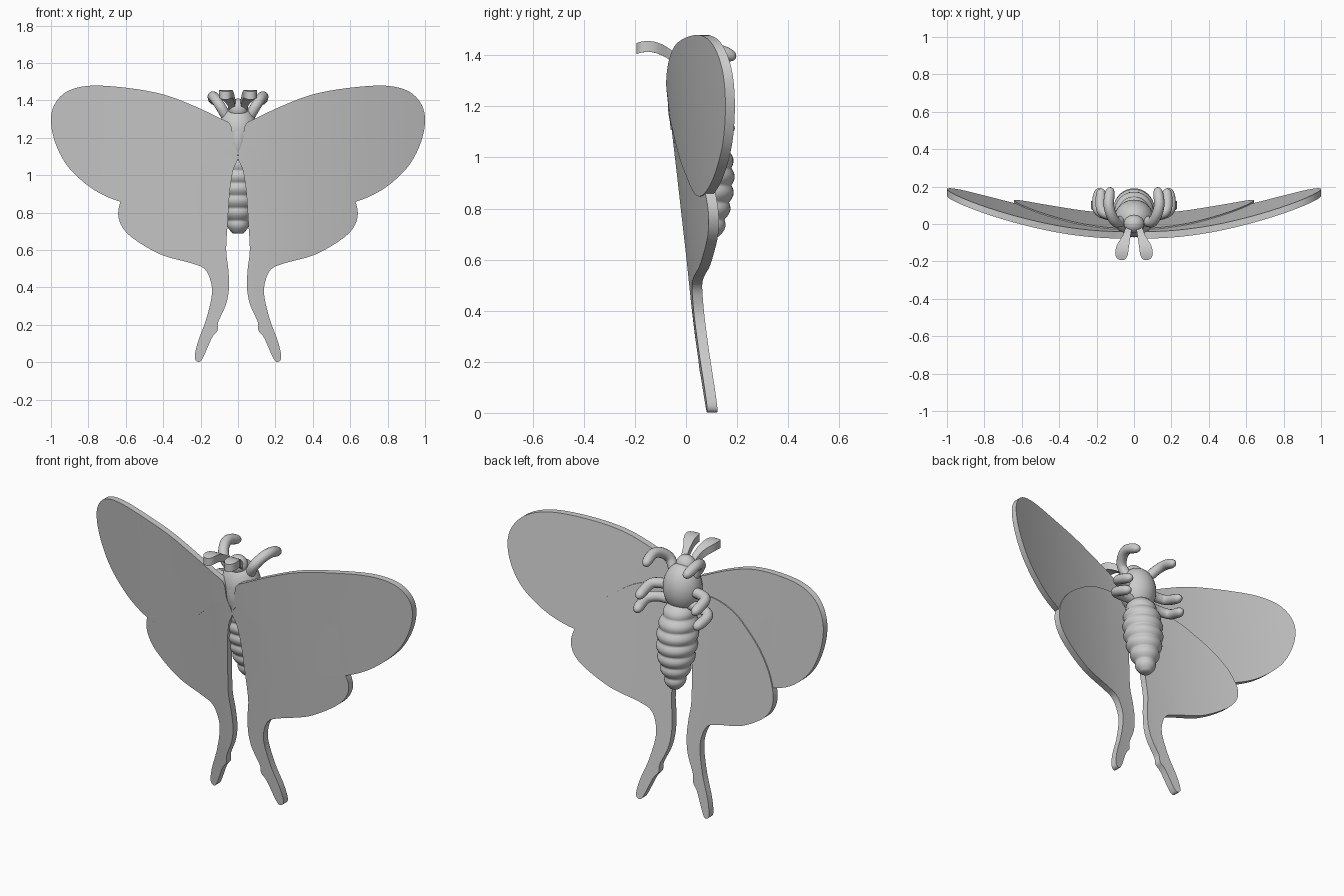
import bpy, bmesh
from math import sin, cos, pi, sqrt
from mathutils import Vector

if "Cube" in bpy.data.objects:
    bpy.data.objects.remove(bpy.data.objects["Cube"])


def spline(pts, closed=False, n=6):
    """Catmull-Rom curve through a few points."""
    p = [Vector(q) for q in pts]
    m = len(p)
    get = (lambda i: p[i % m]) if closed else (lambda i: p[max(0, min(m - 1, i))])
    out = []
    for i in range(m if closed else m - 1):
        a, b, c, d = get(i - 1), get(i), get(i + 1), get(i + 2)
        for k in range(n):
            t = k / n
            out.append(0.5 * (2 * b + (c - a) * t + (2 * a - 5 * b + 4 * c - d) * t * t
                              + (3 * b - a - 3 * c + d) * t ** 3))
    if not closed:
        out.append(p[-1])
    return out


def finish(name, bm, angle=0.7):
    bmesh.ops.recalc_face_normals(bm, faces=bm.faces)
    me = bpy.data.meshes.new(name)
    bm.to_mesh(me)
    bm.free()
    ob = bpy.data.objects.new(name, me)
    bpy.context.collection.objects.link(ob)
    bpy.ops.object.select_all(action='DESELECT')
    ob.select_set(True)
    bpy.context.view_layer.objects.active = ob
    bpy.ops.object.shade_smooth_by_angle(angle=angle)
    return ob


def plate(name, outline, axis, step, place, thick):
    """Flat outline, sliced along one axis, bent by place(), then thickened."""
    bm = bmesh.new()
    bm.faces.new([bm.verts.new((q.x, q.y, 0)) for q in spline(outline, True)])
    no = Vector((1, 0, 0)) if axis == 0 else Vector((0, 1, 0))
    vals = [v.co[axis] for v in bm.verts]
    c = min(vals) + step
    while c < max(vals) - 0.01:
        bmesh.ops.bisect_plane(bm, geom=bm.verts[:] + bm.edges[:] + bm.faces[:],
                               plane_co=no * c, plane_no=no)
        c += step
    bmesh.ops.triangulate(bm, faces=bm.faces[:])
    for v in bm.verts:
        v.co = place(v.co.x, v.co.y)
    ext = bmesh.ops.extrude_face_region(bm, geom=bm.faces[:])
    bmesh.ops.translate(bm, vec=thick,
                        verts=[g for g in ext['geom'] if isinstance(g, bmesh.types.BMVert)])
    return finish(name, bm)


def ellipsoid(name, loc, size):
    bm = bmesh.new()
    bmesh.ops.create_uvsphere(bm, u_segments=32, v_segments=20, radius=1)
    for v in bm.verts:
        v.co = Vector([loc[i] + v.co[i] * size[i] for i in range(3)])
    return finish(name, bm, 3.1)


def loft(name, rings):
    """Skin a list of rings of points, capped at both ends."""
    bm = bmesh.new()
    rows = [[bm.verts.new(p) for p in r] for r in rings]
    n = len(rows[0])
    for a, b in zip(rows, rows[1:]):
        for i in range(n):
            bm.faces.new((a[i], a[(i + 1) % n], b[(i + 1) % n], b[i]))
    bm.faces.new(rows[0])
    bm.faces.new(rows[-1])
    return finish(name, bm, 1.2)


def tube(name, pts, r):
    path = spline(pts, n=8)
    rings = []
    for i, p in enumerate(path):
        d = (path[min(i + 1, len(path) - 1)] - path[max(i - 1, 0)]).normalized()
        u = d.orthogonal() if i == 0 else u - d * u.dot(d)
        u.normalize()
        w = d.cross(u)
        e = max(0, (i / (len(path) - 1) - 0.84) / 0.16)
        k = r * sqrt(max(0.03, 1 - e * e))
        rings.append([p + (u * cos(a) + w * sin(a)) * k
                      for a in (2 * pi * j / 14 for j in range(14))])
    return loft(name, rings)


# Wing outlines in (x, z), right half
fore = [(0, 1.11), (.025, 1.18), (.04, 1.27), (.107, 1.31), (.25, 1.377), (.41, 1.435),
        (.6, 1.468), (.786, 1.479), (.91, 1.45), (.98, 1.38), (1, 1.286), (.973, 1.163),
        (.904, 1.04), (.786, .933), (.663, .87), (.556, .848), (.465, .864),
        (.358, .928), (.25, 1.0), (.144, 1.094), (.05, 1.15)]
hind = [(0, 1.1), (.05, 1.17), (.15, 1.2), (.3, 1.17), (.42, 1.1), (.52, 1.02), (.6, .92),
        (.64, .81), (.62, .725), (.55, .655), (.41, .575), (.25, .53), (.18, .5),
        (.148, .44), (.14, .36), (.17, .23), (.214, .11), (.231, .03), (.215, .003),
        (.19, .02), (.14, .13), (.11, .17), (.105, .217), (.064, .31), (.048, .4),
        (.052, .5), (.063, .6), (.055, .75), (.043, .92), (.025, 1.03)]
# Antenna outline in (x, y)
paddle = [(.01, 0), (.018, -.06), (.027, -.12), (.035, -.17), (.055, -.192), (.085, -.188),
          (.1, -.16), (.092, -.115), (.06, -.06), (.035, 0)]
# Leg paths on the right side
legs = {
    "front_leg": [(.06, .02, 1.31), (.095, .01, 1.37), (.122, .05, 1.41),
                  (.135, .11, 1.42), (.125, .195, 1.39)],
    "middle_leg": [(.05, .05, 1.24), (.13, .05, 1.235), (.175, .08, 1.225), (.175, .19, 1.19)],
    "hind_leg": [(.05, .05, 1.16), (.14, .05, 1.155), (.195, .085, 1.14), (.185, .19, 1.11)],
}

for side, s in (("right", 1), ("left", -1)):
    def wing(x, z, back=0):
        return Vector((s * x, -.07 + (1.2 - z) * .11 + .23 * max(x, 0) ** 1.7 + back, z))
    plate(side + "_forewing", fore, 0, .06, wing, (0, .037, 0))
    plate(side + "_hindwing", hind, 0, .06,
          lambda x, z: wing(x, z, .004), (0, .04, 0))
    plate(side + "_antenna", paddle, 1, .02,
          lambda x, y: Vector((s * x, y, 1.413 - 4.2 * (-y - .15) ** 2)), (0, 0, .043))
    for name, pts in legs.items():
        tube(side + "_" + name, [(s * x, y, z) for x, y, z in pts], .028)

# Body
ellipsoid("thorax", (0, .03, 1.24), (.105, .1, .135))
ellipsoid("thorax_keel", (0, -.035, 1.21), (.045, .036, .11))
ellipsoid("head", (0, 0, 1.355), (.055, .05, .055))

# Segmented abdomen
radii = [.06, .09, .104, .106, .1, .085, .062, .035]
rings = []
for i in range(71):
    t = i / 70
    k = min(int(t * 7), 6)
    f = t * 7 - k
    r = radii[k] * (1 - f) + radii[k + 1] * f + .013 * (abs(sin(7 * pi * t)) - .5)
    cy = .055 + .06 * t - .015 * t * t
    rings.append([(r * cos(a), cy + r * sin(a), 1.16 - .47 * t)
                  for a in (2 * pi * j / 32 for j in range(32))])
loft("abdomen", rings)
